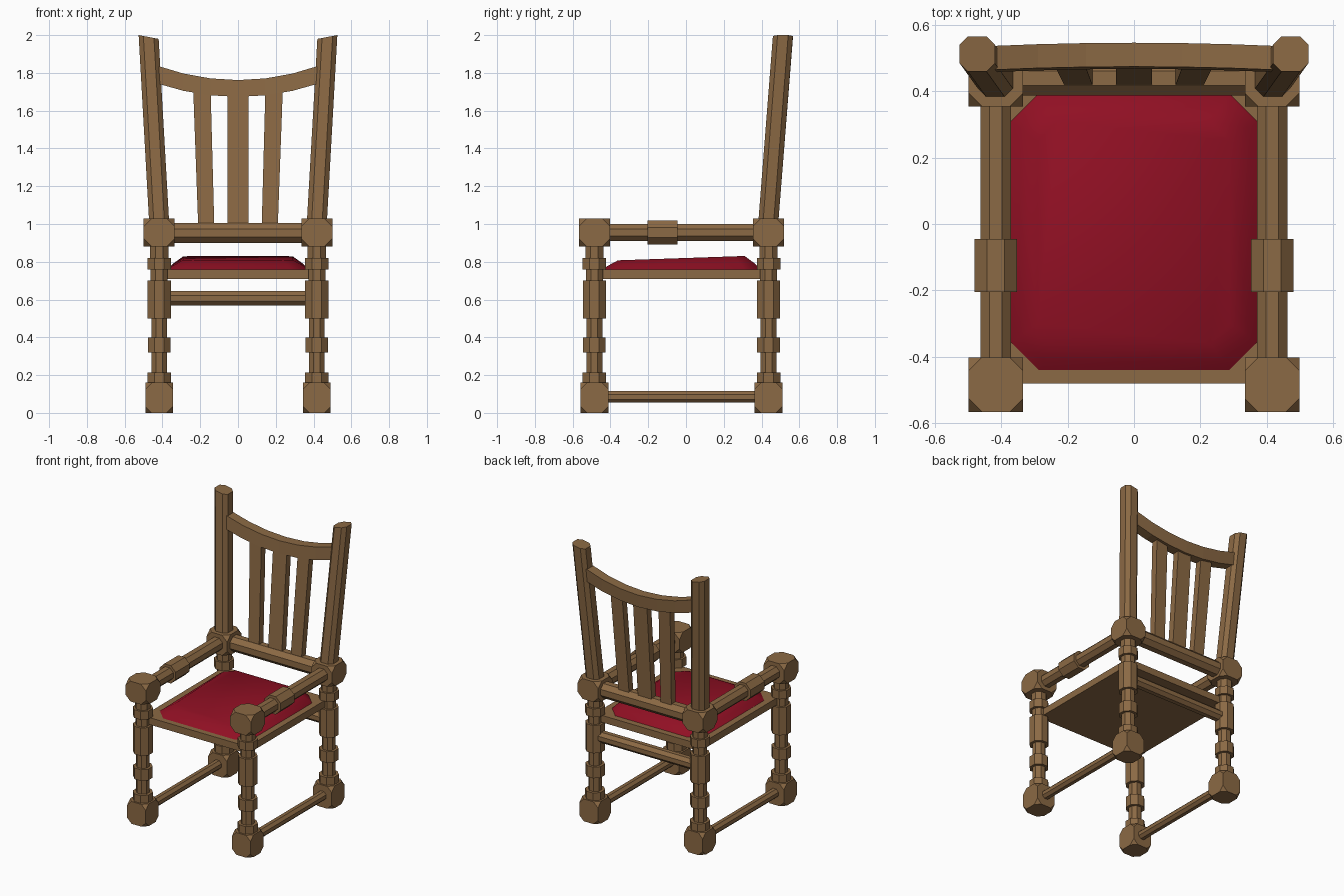
import bpy, bmesh, math
from mathutils import Vector

if "Cube" in bpy.data.objects:
    bpy.data.objects.remove(bpy.data.objects["Cube"])


def material(name, rgb):
    m = bpy.data.materials.new(name)
    m.diffuse_color = (*rgb, 1)
    m.use_nodes = True
    m.node_tree.nodes["Principled BSDF"].inputs["Base Color"].default_value = m.diffuse_color
    return m


WOOD = material("brown wood", (0.26, 0.142, 0.058))
RED = material("red fabric", (0.28, 0.005, 0.017))


def finish(name, bm, mat=WOOD):
    bmesh.ops.recalc_face_normals(bm, faces=bm.faces)
    me = bpy.data.meshes.new(name)
    bm.to_mesh(me)
    bm.free()
    me.materials.append(mat)
    ob = bpy.data.objects.new(name, me)
    bpy.context.collection.objects.link(ob)
    return ob


def loft(name, rings, mat=WOOD):
    """Skin matching rings of points and cap both ends."""
    bm = bmesh.new()
    vs = [[bm.verts.new(p) for p in r] for r in rings]
    n = len(vs[0])
    for a, b in zip(vs, vs[1:]):
        for i in range(n):
            j = (i + 1) % n
            bm.faces.new((a[i], a[j], b[j], b[i]))
    bm.faces.new(vs[0])
    bm.faces.new(vs[-1])
    return finish(name, bm, mat)


def cut_rect(x0, x1, y0, y1, c):
    """Rectangle with its corners cut by c."""
    return [(x0 + c, y0), (x1 - c, y0), (x1, y0 + c), (x1, y1 - c),
            (x1 - c, y1), (x0 + c, y1), (x0, y1 - c), (x0, y0 + c)]


def turned(name, axis, origin, profile):
    """Eight-sided turned bar along an axis; profile is (position, half width)."""
    rings = []
    for t, r in profile:
        ring = []
        for a, b in cut_rect(-r, r, -r, r, r * (2 - math.sqrt(2))):
            p = Vector(origin)
            p[axis] = t
            p[(axis + 1) % 3] += a
            p[(axis + 2) % 3] += b
            ring.append(p)
        rings.append(ring)
    return loft(name, rings)


def block(name, x, y, z0, z1, h, cut):
    """Cube with truncated corners."""
    bm = bmesh.new()
    bmesh.ops.create_cube(bm, size=1)
    for v in bm.verts:
        v.co = Vector((x + v.co.x * 2 * h, y + v.co.y * 2 * h, z0 + (v.co.z + 0.5) * (z1 - z0)))
    bmesh.ops.bevel(bm, geom=bm.verts[:], offset=cut, segments=1, affect='VERTICES')
    return finish(name, bm)


def rect(x0, x1, y0, y1, z):
    return [(x0, y0, z), (x1, y0, z), (x1, y1, z), (x0, y1, z)]


LX, FY, BY = 0.417, -0.485, 0.437
LEG = [(0.12, .062), (.215, .062), (.215, .042), (.32, .042), (.32, .06), (.40, .06),
       (.40, .042), (.50, .042), (.50, .061), (.70, .061), (.70, .045), (.76, .045),
       (.76, .062), (.82, .062), (.82, .048), (.92, .048)]

for s, side in ((-1, "left"), (1, "right")):
    x = s * LX
    # legs with foot and top blocks
    for y, end in ((FY, "front"), (BY, "back")):
        turned(f"{end}_leg_{side}", 2, (x, y, 0), LEG)
        block(f"{end}_foot_{side}", x, y, 0, 0.16, 0.074, 0.035)
        block(f"{end}_top_block_{side}", x, y, 0.882, 1.028, 0.082, 0.04)
    # armrest and low side stretcher
    turned(f"armrest_{side}", 1, (x, 0, 0.955),
           [(-.43, .046), (-.205, .046), (-.205, .064), (-.045, .064), (-.045, .046), (.39, .046)])
    turned(f"side_stretcher_{side}", 1, (x, 0, 0.085), [(-.44, .031), (.39, .031)])
    # leaning back post, top cut slopes up to the outside
    low = [(s * (0.417 + a), 0.435 + b, 1.0) for a, b in cut_rect(-.053, .053, -.053, .053, .025)]
    top = [(s * (0.473 + a), 0.513 + b, 1.99 + a * 0.19) for a, b in cut_rect(-.053, .053, -.053, .053, .025)]
    loft(f"back_post_{side}", [low, top])
    # outer slat
    loft(f"back_slat_{side}", [
        rect(s * .125, s * .21, .418, .466, 0.97),
        rect(s * .145, s * .237, .472, .52, 1.71)])

# middle slat
loft("back_slat_middle", [rect(-.055, .055, .418, .466, 0.97),
                          rect(-.055, .055, .477, .525, 1.70)])

# curved top rail
rings = []
for i in range(7):
    x = -0.435 + 0.145 * i
    k = (x / 0.435) ** 2
    zt, zb, y = 1.762 + 0.078 * k, 1.673 + 0.073 * k, 0.508 - 0.01 * k
    rings.append([(x, y - .040, zb), (x, y + .032, zb), (x, y + .039, zt), (x, y - .033, zt)])
loft("top_rail", rings)

# cross bars at the back
turned("lower_back_rail", 0, (0, 0.44, 0.952), [(-.36, .052), (.36, .052)])
turned("back_stretcher", 0, (0, BY, 0.606), [(-.39, .038), (.39, .038)])

# seat board
loft("seat_board", [rect(-LX, LX, -0.482, BY, 0.708), rect(-LX, LX, -0.482, BY, 0.758)])

# padded cushion, a little higher at the back
cushion = []
for d, h in ((0, 0), (0.03, 0.026), (0.085, 0.057)):
    pts = cut_rect(-.375 + d, .375 - d, -.445 + d, .395 - d, .085 - d * 0.3)
    cushion.append([(x, y, 0.755 + h + (h / .057) * (.008 + .012 * y / .35)) for x, y in pts])
seat = loft("seat_cushion", cushion, RED)
for p in seat.data.polygons:
    p.use_smooth = True
bpy.context.view_layer.objects.active = seat
seat.select_set(True)
bpy.ops.object.shade_smooth_by_angle(angle=math.radians(50))
